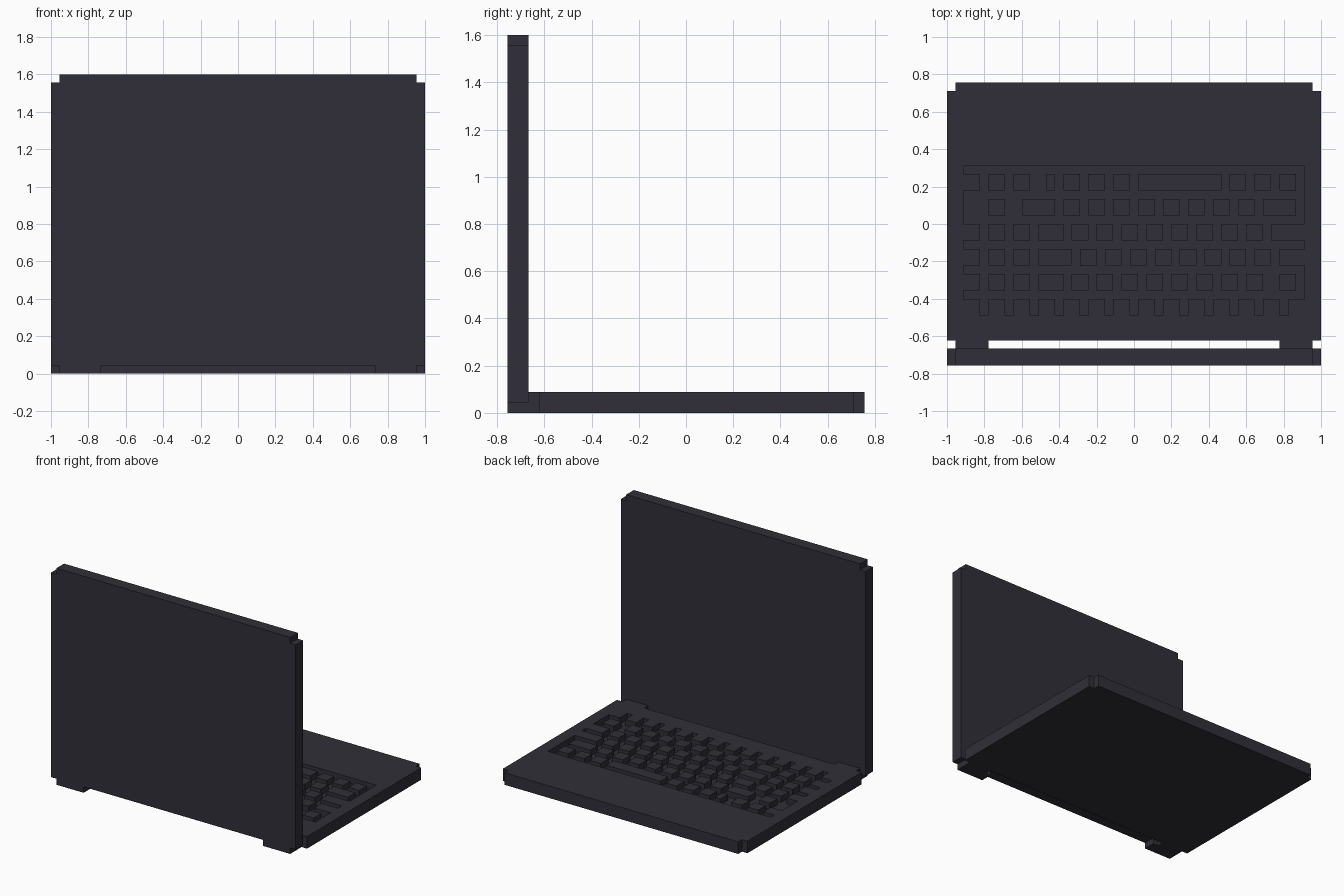
import bpy, bmesh
from mathutils import Vector

if "Cube" in bpy.data.objects:
    bpy.data.objects.remove(bpy.data.objects["Cube"])

U = 2 / 45                          # one block of the model
OFFSET = Vector((22.5, 17, 0))      # block coordinates -> centred model

body_mat = bpy.data.materials.new("dark_slate")
body_mat.diffuse_color = (0.0296, 0.0284, 0.0400, 1)
body_mat.use_nodes = True
body_mat.node_tree.nodes["Principled BSDF"].inputs["Base Color"].default_value = body_mat.diffuse_color


def finish(name, bm):
    for v in bm.verts:
        v.co = (v.co - OFFSET) * U
    bmesh.ops.recalc_face_normals(bm, faces=bm.faces[:])
    mesh = bpy.data.meshes.new(name)
    bm.to_mesh(mesh)
    bm.free()
    mesh.materials.append(body_mat)
    obj = bpy.data.objects.new(name, mesh)
    bpy.context.collection.objects.link(obj)
    return obj


def slab(name, half, place, depth):
    """Mirror a half outline about x = 22.5 and extrude it along depth."""
    outline = half + [(45 - x, h) for x, h in reversed(half)]
    bm = bmesh.new()
    face = bm.faces.new([bm.verts.new(place(x, h)) for x, h in outline])
    moved = bmesh.ops.extrude_face_region(bm, geom=[face])["geom"]
    verts = [g for g in moved if isinstance(g, bmesh.types.BMVert)]
    bmesh.ops.translate(bm, verts=verts, vec=depth)
    if face.is_valid and len(bm.faces) < len(outline) + 2:
        bm.faces.new([v for v in face.verts])
    return finish(name, bm)


def add_box(bm, lo, hi):
    lo, hi = Vector(lo), Vector(hi)
    verts = bmesh.ops.create_cube(bm, size=1)["verts"]
    for v in verts:
        v.co = Vector([(lo[i] + hi[i]) / 2 + v.co[i] * (hi[i] - lo[i]) for i in range(3)])


# Base with hinge knuckles and notched corners
base = slab("base", [(5, 3), (5, 2), (1, 2), (1, 3), (0, 3), (0, 33), (1, 33), (1, 34)],
            lambda x, y: (x, y, 0), (0, 0, 2))

# Screen lid with two hinge feet
slab("screen_lid", [(6, 1), (6, 0), (1, 0), (1, 1), (0, 1), (0, 35), (1, 35), (1, 36)],
     lambda x, z: (x, 0, z), (0, 2, 0))

# Sunken keyboard tray cut into the base
bm = bmesh.new()
add_box(bm, (2, 6, 1), (43, 24, 3))
cutter = finish("tray_cutter", bm)
cutter.hide_render = True
cut = base.modifiers.new("tray", 'BOOLEAN')
cut.operation = 'DIFFERENCE'
cut.solver = 'EXACT'
cut.object = cutter
bpy.context.view_layer.objects.active = base
bpy.ops.object.modifier_apply(modifier=cut.name)
bpy.data.objects.remove(cutter)


# Keys, one row after another: (start, end) in blocks
def run(first, last):
    return [(x, x + 2) for x in range(first, last + 1, 3)]


rows = {
    21: run(2, 8) + [(12, 13)] + run(14, 20) + [(23, 33)] + run(34, 40),
    18: [(5, 7), (9, 13)] + run(14, 35) + [(38, 42)],
    15: run(2, 8) + [(11, 14)] + run(15, 36) + [(39, 43)],
    12: run(2, 8) + [(11, 15)] + run(16, 37) + [(40, 43)],
    9: run(2, 8) + [(11, 14)] + run(15, 36) + [(40, 42)],
    6: run(2, 41),
}
bm = bmesh.new()
for y, keys in rows.items():
    for x0, x1 in keys:
        add_box(bm, (x0, y, 1), (x1, y + 2, 2))
finish("keyboard_keys", bm)
